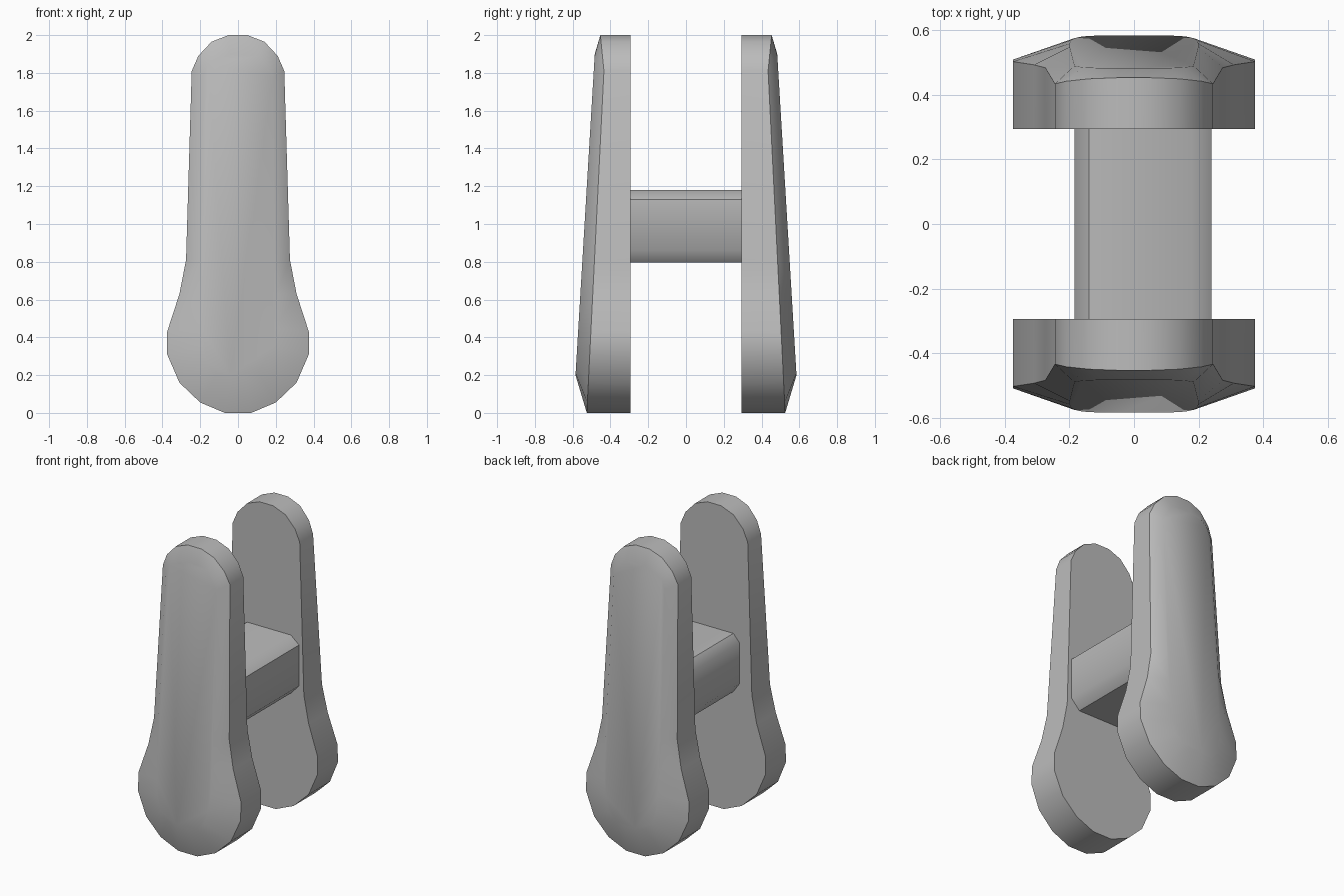
import bpy
import bmesh
import math

cube = bpy.data.objects.get("Cube")
if cube:
    bpy.data.objects.remove(cube, do_unlink=True)

grey = bpy.data.materials.new("plain grey")
grey.use_nodes = True
colour = (0.5, 0.5, 0.5, 1)
grey.diffuse_color = colour
grey.node_tree.nodes["Principled BSDF"].inputs["Base Color"].default_value = colour


def loft(name, rings):
    """Join matching rings of points and cap both ends."""
    bm = bmesh.new()
    loops = [[bm.verts.new(p) for p in ring] for ring in rings]
    n = len(loops[0])
    for a, b in zip(loops, loops[1:]):
        for i in range(n):
            j = (i + 1) % n
            bm.faces.new((a[i], a[j], b[j], b[i]))
    bm.faces.new(loops[0])
    bm.faces.new(loops[-1])
    bmesh.ops.recalc_face_normals(bm, faces=bm.faces)
    mesh = bpy.data.meshes.new(name)
    bm.to_mesh(mesh)
    bm.free()
    mesh.materials.append(grey)
    obj = bpy.data.objects.new(name, mesh)
    bpy.context.collection.objects.link(obj)
    bpy.ops.object.select_all(action='DESELECT')
    obj.select_set(True)
    bpy.context.view_layer.objects.active = obj
    bpy.ops.object.shade_smooth_by_angle(angle=math.radians(45))
    return obj


def mirrored(half):
    return half + [(-x, z) for x, z in reversed(half)]


# Paddle outline, and the smaller outline of its raised face
rim = mirrored([(0.05, 2.0), (0.14, 1.965), (0.21, 1.89), (0.245, 1.81),
                (0.275, 0.81), (0.31, 0.63), (0.375, 0.43), (0.375, 0.31),
                (0.31, 0.16), (0.2, 0.055), (0.07, 0)])
raised = mirrored([(0.04, 1.9), (0.11, 1.89), (0.16, 1.85), (0.185, 1.78),
                   (0.2, 0.81), (0.2, 0.63), (0.195, 0.45), (0.185, 0.35),
                   (0.16, 0.26), (0.11, 0.21), (0.04, 0.2)])


def rim_depth(z):
    return 0.525 - 0.05 * z + 0.15 * max(0, z - 1.81)


def raised_depth(z):
    return 0.597 - 0.06 * z


# Two facing paddles
for name, side in (("front_paddle", -1), ("back_paddle", 1)):
    loft(name, [[(x, side * 0.295, z) for x, z in rim],
                [(x, side * rim_depth(z), z) for x, z in rim],
                [(x, side * raised_depth(z), z) for x, z in raised]])

# Bevelled bar between the paddles
section = [(0.18, 1.18), (0.24, 1.13), (0.24, 0.86), (0.18, 0.795),
           (-0.14, 0.795), (-0.185, 0.86), (-0.185, 1.13), (-0.14, 1.18)]
loft("cross_bar", [[(x, y, z) for x, z in section] for y in (-0.295, 0.295)])
